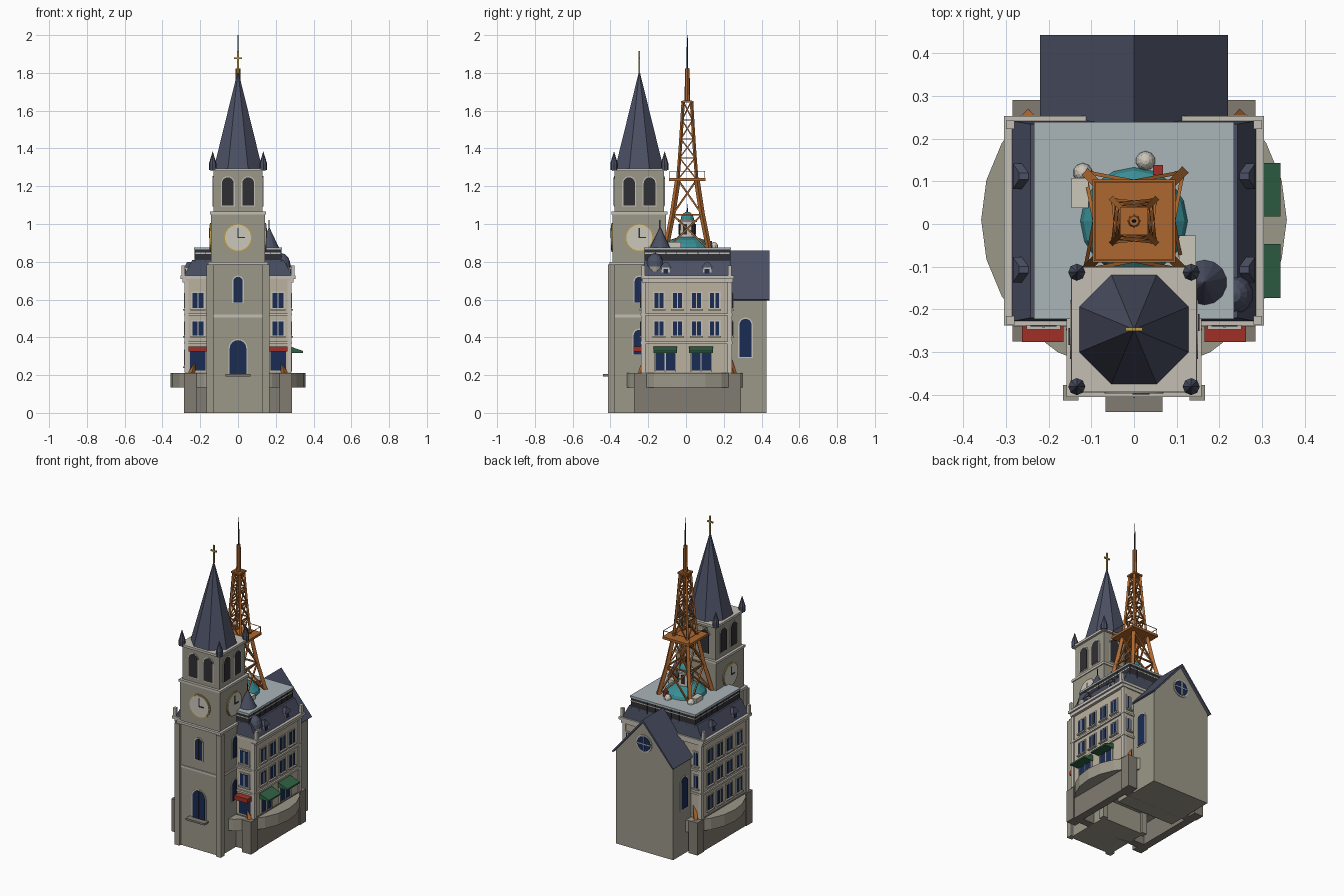
import bpy, bmesh
from math import pi, cos, sin
from mathutils import Matrix, Vector

if "Cube" in bpy.data.objects:
    bpy.data.objects.remove(bpy.data.objects["Cube"])

COL = dict(stone=(.33, .31, .25), dark=(.22, .2, .17), cream=(.5, .44, .34), trim=(.55, .52, .46),
           slate=(.07, .08, .125), pane=(.01, .025, .09), glass=(.03, .14, .25), roof=(.4, .46, .48),
           iron=(.42, .14, .03), teal=(.04, .27, .3), green=(.03, .12, .06), red=(.35, .03, .02),
           gold=(.5, .33, .06), black=(.03, .03, .035), white=(.6, .57, .5))
MATS = {}
for k, c in COL.items():
    MATS[k] = bpy.data.materials.new(k)
    MATS[k].diffuse_color = (*c, 1)

FRONT, RIGHT, BACK, LEFT = 0, pi / 2, pi, -pi / 2


def finish(name, bm, mat, M=None):
    if M is not None:
        bmesh.ops.transform(bm, matrix=M, verts=bm.verts)
    bmesh.ops.recalc_face_normals(bm, faces=bm.faces)
    me = bpy.data.meshes.new(name)
    bm.to_mesh(me)
    bm.free()
    ob = bpy.data.objects.new(name, me)
    me.materials.append(MATS[mat])
    bpy.context.collection.objects.link(ob)
    return ob


def box(name, x0, x1, y0, y1, z0, z1, mat, ix=0, iy=0):
    """Box whose top may be inset by ix, iy."""
    bm = bmesh.new()
    bmesh.ops.create_cube(bm, size=1)
    for v in bm.verts:
        top = v.co.z > 0
        sx, sy = (1 if v.co.x > 0 else -1), (1 if v.co.y > 0 else -1)
        v.co = ((x1 if sx > 0 else x0) - sx * ix * top, (y1 if sy > 0 else y0) - sy * iy * top, z1 if top else z0)
    return finish(name, bm, mat)


def cone(name, x, y, z0, z1, r1, r2, n, mat, rot=0.0):
    bm = bmesh.new()
    bmesh.ops.create_cone(bm, cap_ends=True, segments=n, radius1=r1, radius2=r2, depth=z1 - z0)
    if r2 == 0:
        bmesh.ops.remove_doubles(bm, verts=bm.verts, dist=1e-5)
    return finish(name, bm, mat, Matrix.Translation((x, y, (z0 + z1) / 2)) @ Matrix.Rotation(rot, 4, 'Z'))


def dome(name, x, y, z, r, h, n, mat):
    bm = bmesh.new()
    bmesh.ops.create_uvsphere(bm, u_segments=n, v_segments=8, radius=1)
    bmesh.ops.bisect_plane(bm, geom=bm.verts[:] + bm.edges[:] + bm.faces[:], plane_co=(0, 0, 0),
                           plane_no=(0, 0, -1), clear_outer=True)
    return finish(name, bm, mat, Matrix.Translation((x, y, z)) @ Matrix.Diagonal((r, r, h, 1)))


def prism(name, pts, d0, d1, mat, a=0.0, c=(0, 0)):
    """Profile (u, z) on the facade turned by a, from distance d0 out to d1."""
    bm = bmesh.new()
    f = bm.faces.new([bm.verts.new((u, -d0, z)) for u, z in pts])
    e = bmesh.ops.extrude_face_region(bm, geom=[f])
    for v in e['geom']:
        if isinstance(v, bmesh.types.BMVert):
            v.co.y = -d1
    return finish(name, bm, mat, Matrix.Translation((*c, 0)) @ Matrix.Rotation(a, 4, 'Z'))


def rect(u, w, z0, z1):
    return [(u - w / 2, z0), (u + w / 2, z0), (u + w / 2, z1), (u - w / 2, z1)]


def arch(u, w, z0, z1):
    r = w / 2
    return [(u - r, z0), (u + r, z0)] + [(u + r * cos(i * pi / 8), z1 - r + r * sin(i * pi / 8)) for i in range(9)]


def disc(u, z, r, n=24):
    return [(u + r * cos(2 * pi * i / n), z + r * sin(2 * pi * i / n)) for i in range(n)]


def beam(name, p, q, w, mat, n=4):
    p, q = Vector(p), Vector(q)
    bm = bmesh.new()
    bmesh.ops.create_cone(bm, cap_ends=True, segments=n, radius1=w, radius2=w, depth=(q - p).length)
    R = (q - p).to_track_quat('Z', 'Y').to_matrix().to_4x4()
    return finish(name, bm, mat, Matrix.Translation((p + q) / 2) @ R @ Matrix.Rotation(pi / 4, 4, 'Z'))


# Hollow base, corner piers and faceted terrace disc
for s in (-1, 1):
    box('base_side_wall', *sorted((s * .23, s * .28)), -.235, .24, 0, .215, 'dark')
    for y0, y1 in ((-.275, -.21), (.225, .29)):
        box('corner_pier', *sorted((s * .22, s * .285)), y0, y1, 0, .21, 'dark')
for y in (-.235, .19):
    box('base_end_wall', -.28, .28, y, y + .05, 0, .215, 'dark')
cone('terrace_disc', 0, .01, .135, .21, .358, .358, 24, 'stone')

# Church tower
TC, H = (0, -.247), .15


def stage(name, h, z0, z1, mat='stone'):
    return box(name, -h, h, TC[1] - h, TC[1] + h, z0, z1, mat)


stage('tower_lower', .15, 0, .79)
stage('tower_clock_stage', .142, .79, 1.06)
stage('tower_belfry', .131, 1.06, 1.28)
for h, z in ((.156, .505), (.158, .785), (.148, 1.05), (.146, 1.28)):
    stage('tower_band', h, z, z + .015, 'trim')
for sx in (-1, 1):
    for sy in (-1, 1):
        x, y = sx * .148, TC[1] + sy * .148
        box('buttress', x - .018, x + .018, y - .018, y + .018, 0, .785, 'stone', 0, 0)
        cone('pinnacle_base', sx * .134, TC[1] + sy * .134, 1.285, 1.32, .02, .02, 8, 'slate')
        cone('pinnacle', sx * .134, TC[1] + sy * .134, 1.32, 1.385, .02, 0, 8, 'slate')
cone('spire', *TC, 1.293, 1.815, .139, 0, 8, 'slate', pi / 8)
box('cross_post', -.004, .004, -.251, -.243, 1.8, 1.915, 'gold')
box('cross_arm', -.02, .02, -.251, -.243, 1.873, 1.882, 'gold')
for a in (FRONT, RIGHT, BACK, LEFT):
    for u in (-.054, .054):
        prism('belfry_frame', arch(u, .074, 1.092, 1.253), .12, .134, 'trim', a, TC)
        prism('belfry_opening', arch(u, .062, 1.097, 1.247), .12, .136, 'black', a, TC)
    if a == BACK:
        continue
    # Clock faces with ring and hands
    prism('clock_ring', disc(0, .928, .076), .13, .147, 'gold', a, TC)
    prism('clock_face', disc(0, .928, .069), .13, .150, 'white', a, TC)
    prism('minute_hand', rect(0, .007, .925, .98), .14, .153, 'black', a, TC)
    prism('hour_hand', rect(.018, .037, .925, .932), .14, .153, 'black', a, TC)
    w, z0, z1 = (.088, .2, .385) if a == FRONT else (.06, .31, .44)
    for nm, w, z0, z1 in (('tall', w, z0, z1), ('small', .05, .585, .72)):
        prism(nm + '_window_frame', arch(0, w + .014, z0 - .004, z1 + .007), .14, .154, 'trim', a, TC)
        prism(nm + '_window', arch(0, w, z0, z1), .14, .157, 'pane', a, TC)
        prism(nm + '_mullion', rect(0, .005, z0, z1), .14, .159, 'black', a, TC)
box('tower_sill', -.067, .067, -.44, -.39, .193, .205, 'dark')

# Nave behind, with gabled roof and rose window
prism('nave', [(-.205, 0), (.205, 0), (.205, .605), (0, .845), (-.205, .605)], .1, .425, 'stone', BACK)
prism('nave_roof', [(-.22, .6), (0, .86), (.22, .6), (.212, .595), (0, .842), (-.212, .595)], .1, .443, 'slate', BACK)
prism('rose_frame', disc(0, .7, .056), .42, .43, 'trim', BACK)
prism('rose_glass', disc(0, .7, .047), .42, .434, 'pane', BACK)
prism('rose_bar_vertical', rect(0, .006, .653, .747), .42, .437, 'trim', BACK)
prism('rose_bar_horizontal', rect(0, .094, .697, .703), .42, .437, 'trim', BACK)
for a, u in ((RIGHT, .315), (LEFT, -.315)):
    prism('nave_window_frame', arch(u, .078, .29, .505), .19, .209, 'trim', a)
    prism('nave_window', arch(u, .064, .295, .498), .19, .212, 'pane', a)

# Town house body with belt courses and cornice
box('house_body', -.275, .275, -.232, .24, .21, .72, 'cream')
for z in (.365, .515):
    box('belt_course', -.285, .285, -.24, .247, z, z + .012, 'trim')
box('cornice_lower', -.293, .293, -.232, .248, .69, .71, 'trim')
box('cornice', -.304, .304, -.238, .253, .71, .727, 'trim')
for s in (-1, 1):
    for y in (-.226, .232):
        box('corner_strip', *sorted((s * .262, s * .283)), y - .012, y + .012, .215, .7, 'trim')
        box('parapet_post', *sorted((s * .28, s * .3)), y - .01, y + .01, .727, .78, 'trim')


def window(u, z0, z1, d, a, w=.048):
    prism('window_frame', rect(u, w + .016, z0 - .006, z1 + .008), d - .02, d + .005, 'trim', a)
    prism('window_glass', rect(u, w, z0, z1), d - .02, d + .008, 'pane', a)
    prism('window_mullion', rect(u, .006, z0, z1), d - .02, d + .011, 'trim', a)
    prism('window_sill', rect(u, w + .02, z0 - .012, z0 - .004), d - .02, d + .015, 'trim', a)


def awning(name, u0, u1, d0, d1, z0, z1, mat, a):
    prism(name, [(d0, z1), (d1, z0 + .01), (d1, z0), (d0, z1 - .012)], -u1, -u0, mat, a - pi / 2)


US = (-.143, -.045, .055, .152)
for z0, z1 in ((.555, .635), (.41, .485)):
    for u in US:
        window(u, z0, z1, .275, RIGHT)
        window(-u, z0, z1, .275, LEFT)
    for u in (-.212, .212):
        window(u, z0, z1, .232, FRONT, .06)
        window(u * 1.14, z0, z1, .24, BACK, .03)
for u in US:
    window(-u, .25, .335, .275, LEFT)

# Shop fronts and awnings
for u in (-.11, .08):
    prism('shop_window', rect(u, .11, .225, .34), .26, .281, 'pane', RIGHT)
    for v in (-.055, 0, .055):
        prism('shop_mullion', rect(u + v, .006, .22, .34), .26, .285, 'trim', RIGHT)
    box('green_awning', .275, .343, u - .063, u + .063, .318, .328, 'green')
    prism('green_awning_slope', [(.275, .352), (.343, .328), (.275, .328)], -u - .063, -u + .063, 'green')
for s in (-1, 1):
    prism('front_shop_window', rect(s * .213, .08, .225, .33), .22, .236, 'pane', FRONT)
    box('red_awning', *sorted((s * .165, s * .262)), -.277, -.23, .325, .352, 'red', 0, 0)

# Mansard roof, dormers, glass storey and roof slab
box('mansard', -.287, .287, -.228, .242, .725, .81, 'slate', .045, .008)
for s in (-1, 1):
    for y in (-.107, .112):
        box('dormer', *sorted((s * .23, s * .277)), y - .023, y + .023, .727, .77, 'trim')
        box('dormer_glass', *sorted((s * .25, s * .28)), y - .013, y + .013, .733, .763, 'pane')
        box('dormer_roof', *sorted((s * .225, s * .284)), y - .03, y + .03, .77, .8, 'slate', .015, .022)
box('glass_storey', -.228, .228, -.218, .233, .79, .867, 'glass')
for i in range(9):
    y = -.218 + i * .0563
    box('glass_mullion', -.231, .231, y - .002, y + .002, .79, .867, 'black')
    x = -.228 + i * .057
    box('glass_mullion', x - .002, x + .002, -.221, .236, .79, .867, 'black')
box('glass_rail', -.231, .231, -.221, .236, .842, .848, 'trim')
box('roof_slab', -.234, .234, -.223, .239, .864, .876, 'roof')

# Small turrets beside the tower
cone('turret_drum', .165, -.137, .78, .878, .042, .042, 14, 'stone')
cone('turret_cone', .165, -.137, .875, .985, .053, 0, 14, 'slate')
cone('turret_finial', .165, -.137, .97, 1.02, .003, .003, 6, 'black')
cone('corner_turret', .232, -.165, .72, .78, .043, .043, 14, 'stone')
dome('corner_turret_dome', .232, -.165, .775, .048, .07, 14, 'slate')

# Teal dome with lantern, rooftop units
EC = .007
dome('roof_dome', 0, EC, .87, .128, .065, 16, 'teal')
cone('lantern', 0, EC, .92, 1.015, .046, .04, 12, 'white')
for i in range(6):
    prism('lantern_window', rect(0, .02, .945, 1.0), .03, .046, 'black', i * pi / 3 + pi / 12, (0, EC))
cone('lantern_rim', 0, EC, 1.01, 1.02, .05, .05, 12, 'white')
dome('lantern_dome', 0, EC, 1.02, .036, .045, 12, 'teal')
cone('lantern_spike', 0, EC, 1.06, 1.105, .004, .001, 6, 'black')
for x0, y0 in ((-.147, .038), (.105, -.097)):
    box('roof_unit', x0, x0 + .04, y0, y0 + .07, .875, .905, 'white')
for x, y in ((-.12, .12), (.027, .148)):
    dome('roof_vent', x, y, .875, .023, .03, 10, 'white')
box('chimney', .045, .068, .115, .138, .875, .91, 'red')

# Iron lattice tower: legs run through the house onto the piers
LEV = [(.2, .25), (.37, .19), (.865, .115), (1.05, .078), (1.235, .05), (1.35, .041), (1.45, .034), (1.55, .028), (1.65, .022)]
CORN = [(-1, -1), (1, -1), (1, 1), (-1, 1)]


def pt(i, k):
    z, r = LEV[i]
    sx, sy = CORN[k % 4]
    return (sx * r, EC + sy * r, z)


for i in range(len(LEV) - 1):
    for k in range(4):
        beam('lattice_leg', pt(i, k), pt(i + 1, k), .015 if i < 4 else .009, 'iron')
        if i >= 2:
            w = .006 if i < 4 else .0045
            beam('lattice_brace', pt(i, k), pt(i + 1, k + 1), w, 'iron')
            beam('lattice_brace', pt(i, k + 1), pt(i + 1, k), w, 'iron')
            beam('lattice_ring', pt(i + 1, k), pt(i + 1, k + 1), w, 'iron')
for k in range(4):
    (ax, ay), (bx, by) = CORN[k], CORN[(k + 1) % 4]
    p, q = (ax * .092, EC + ay * .092), (bx * .092, EC + by * .092)
    beam('platform_rail', (*p, 1.28), (*q, 1.28), .002, 'iron')
    beam('rail_post', (*p, 1.235), (*p, 1.28), .002, 'iron')
box('platform', -.097, .097, EC - .097, EC + .097, 1.228, 1.243, 'iron')
box('top_platform', -.033, .033, EC - .033, EC + .033, 1.642, 1.652, 'iron')
cone('top_shaft', 0, EC, 1.65, 1.822, .015, .012, 8, 'iron')
cone('antenna', 0, EC, 1.82, 2.0, .005, .002, 6, 'black')

for m in bpy.data.materials:
    if m.users and not m.is_grease_pencil:
        m.use_nodes = True
        m.node_tree.nodes["Principled BSDF"].inputs["Base Color"].default_value = m.diffuse_color
